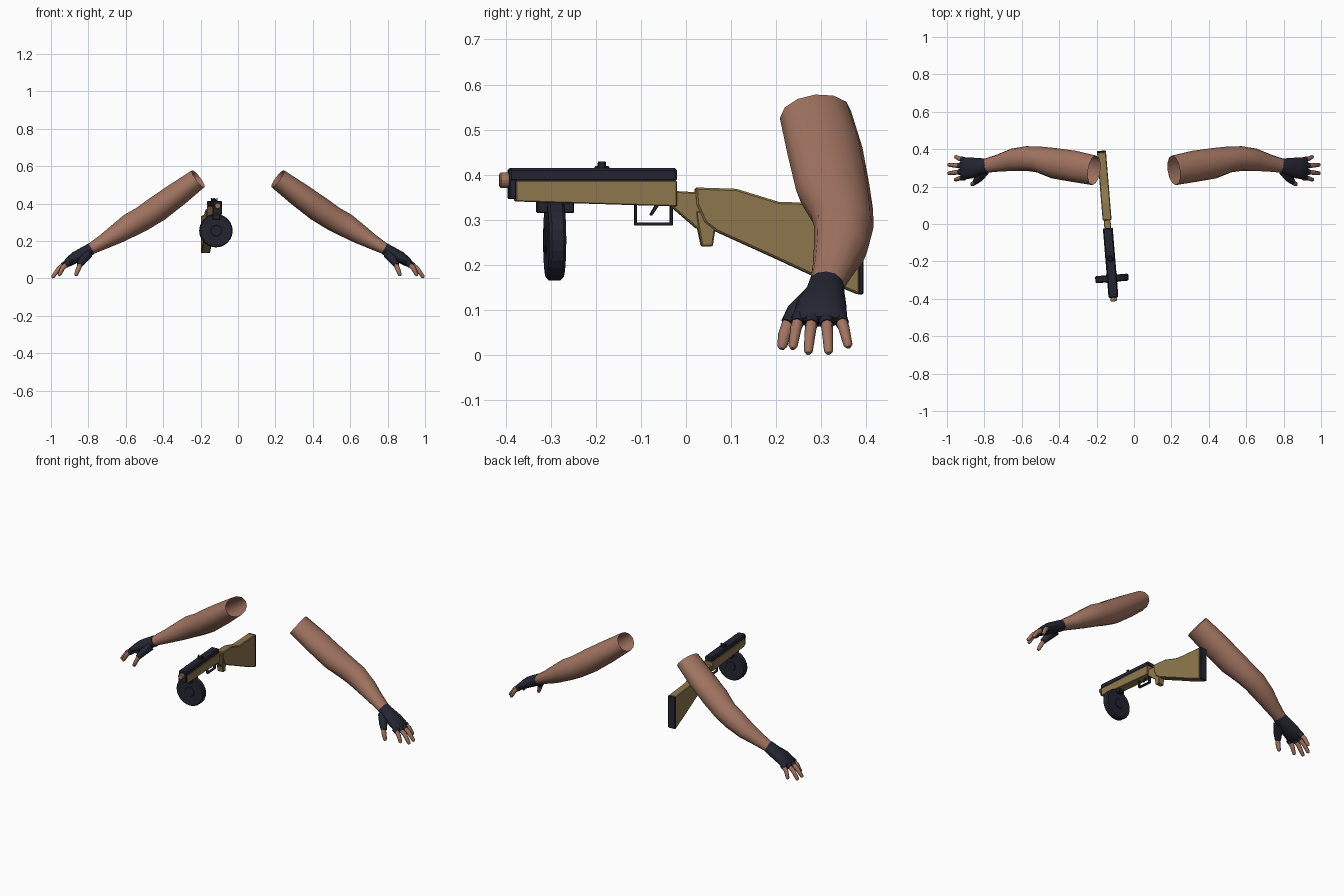
import bpy, bmesh
from math import radians, sin, cos, pi
from mathutils import Matrix, Vector

cube = bpy.data.objects.get("Cube")
if cube:
    bpy.data.objects.remove(cube, do_unlink=True)


def material(name, rgb):
    m = bpy.data.materials.new(name)
    m.use_nodes = True
    m.diffuse_color = (*rgb, 1)
    node = next(n for n in m.node_tree.nodes if n.type == 'BSDF_PRINCIPLED')
    node.inputs["Base Color"].default_value = (*rgb, 1)
    return m


SKIN = material("skin brown", (0.36, 0.175, 0.12))
BLACK = material("blue black", (0.018, 0.018, 0.032))
WOOD = material("olive wood", (0.27, 0.185, 0.075))


def finish(name, bm, mat, bevel=0, angle=35):
    bmesh.ops.recalc_face_normals(bm, faces=bm.faces)
    mesh = bpy.data.meshes.new(name)
    bm.to_mesh(mesh)
    bm.free()
    mesh.materials.append(mat)
    ob = bpy.data.objects.new(name, mesh)
    bpy.context.collection.objects.link(ob)
    if bevel:
        mod = ob.modifiers.new("edge bevel", 'BEVEL')
        mod.width = bevel
        mod.segments = 1
    elif angle:
        bpy.ops.object.select_all(action='DESELECT')
        ob.select_set(True)
        bpy.context.view_layer.objects.active = ob
        bpy.ops.object.shade_smooth_by_angle(angle=radians(angle))
    return ob


def tube(name, rings, mat, side, sides=12, caps=(False, False)):
    """Elliptical tube through rings of (x, y, z, half width, half thickness)."""
    bm = bmesh.new()
    pts = [Vector(r[:3]) for r in rings]
    loops = []
    for i, r in enumerate(rings):
        t = (pts[min(i + 1, len(pts) - 1)] - pts[max(i - 1, 0)]).normalized()
        v = Vector((0, 1, 0))
        v = (v - t * v.dot(t)).normalized()
        u = v.cross(t)
        loop = []
        for k in range(sides):
            a = 2 * pi * k / sides
            p = pts[i] + v * (r[3] * cos(a)) + u * (r[4] * sin(a))
            loop.append(bm.verts.new((p.x * side, p.y, p.z)))
        loops.append(loop)
    for a, b in zip(loops, loops[1:]):
        for k in range(sides):
            n = (k + 1) % sides
            bm.faces.new((a[k], a[n], b[n], b[k]))
    for wanted, loop in zip(caps, (loops[0], loops[-1])):
        if wanted:
            bm.faces.new(loop)
    return finish(name, bm, mat, angle=50)


# Arms, gloves and fingers, given for the left and mirrored for the right
ARM = [(.213, .287, .533, .08, .056), (.32, .308, .453, .084, .065),
       (.43, .325, .373, .082, .07), (.51, .345, .32, .07, .066),
       (.575, .35, .285, .066, .064), (.65, .343, .237, .06, .053),
       (.72, .327, .195, .047, .04), (.80, .31, .15, .037, .028)]
GLOVE = [(.785, .311, .158, .040, .032), (.82, .308, .138, .044, .033),
         (.87, .3, .112, .056, .031), (.91, .297, .085, .06, .024),
         (.922, .297, .075, .054, .015)]
THUMB_SLEEVE = [(.80, .285, .13, .03, .024), (.83, .246, .097, .025, .022),
                (.848, .226, .07, .017, .016)]
THUMB = [(.842, .229, .078, .014, .013), (.856, .218, .045, .014, .013),
         (.866, .213, .02, .011, .01), (.868, .212, .014, .006, .006)]
FINGERS = {"index": ((.905, .25, .085), (.955, .237, .02)),
           "middle": ((.912, .28, .085), (.99, .271, .009)),
           "ring": ((.912, .311, .085), (.99, .316, .009)),
           "little": ((.905, .341, .085), (.953, .359, .023))}
for label, side in (("left", 1), ("right", -1)):
    tube(label + "_arm", ARM, SKIN, side)
    tube(label + "_glove", GLOVE, BLACK, side, caps=(True, True))
    tube(label + "_thumb_sleeve", THUMB_SLEEVE, BLACK, side, 8, (True, True))
    tube(label + "_thumb", THUMB, SKIN, side, 8, (True, True))
    for finger, (base, tip) in FINGERS.items():
        a, b = Vector(base), Vector(tip)
        middle = a.lerp(b, .5) + Vector((.006, 0, .006))
        end = b + (b - a).normalized() * .007
        tube(f"{label}_{finger}_finger",
             [(*a, .0135, .014), (*middle, .0125, .013), (*b, .01, .01), (*end, .005, .005)],
             SKIN, side, 8, (True, True))
        tube(f"{label}_{finger}_sleeve",
             [(*a, .016, .017), (*a.lerp(middle, .55), .0155, .016)],
             BLACK, side, 8, (True, True))

# Gun parts are modelled along y, then turned into place
PLACE = Matrix.Translation((-.142, 0, 0)) @ Matrix.Rotation(radians(4.7), 4, 'Z')


def plate(name, outline, width, mat, bevel=.003):
    """Side outline of (y, z) points, extruded evenly across the gun."""
    bm = bmesh.new()
    face = bm.faces.new([bm.verts.new((-width / 2, y, z)) for y, z in outline])
    out = bmesh.ops.extrude_face_region(bm, geom=[face])
    moved = [v for v in out["geom"] if isinstance(v, bmesh.types.BMVert)]
    bmesh.ops.translate(bm, verts=moved, vec=(width, 0, 0))
    bm.transform(PLACE)
    return finish(name, bm, mat, bevel)


def block(name, y0, y1, z0, z1, width, mat, bevel=.003):
    return plate(name, [(y0, z0), (y1, z0), (y1, z1), (y0, z1)], width, mat, bevel)


def cylinder(name, y, z, radius, length, mat, sides=24, bevel=.003):
    bm = bmesh.new()
    bmesh.ops.create_cone(bm, cap_ends=True, segments=sides, radius1=radius,
                          radius2=radius, depth=length)
    bm.transform(PLACE @ Matrix.Translation((0, y, z)) @ Matrix.Rotation(pi / 2, 4, 'X'))
    return finish(name, bm, mat, bevel)


# Receiver and barrel
block("receiver_cover", -.395, -.022, .385, .415, .05, BLACK, .005)
block("receiver_front", -.395, -.378, .346, .39, .05, BLACK)
plate("receiver_body", [(-.38, .341), (-.022, .33), (-.022, .387), (-.38, .387)],
      .053, WOOD, .002)
cylinder("muzzle", -.402, .388, .017, .026, SKIN, 12)
block("sight_base", -.203, -.171, .41, .42, .022, BLACK)
cylinder("sight_knob", -.187, .421, .009, .018, BLACK, 8, .002)
for x, label in ((-1, "right"), (1, "left")):
    ear = block(label + "_sight_ear", -.195, -.18, .412, .43, .006, BLACK, .001)
    ear.location.x = x * .014

# Drum magazine
block("magazine_neck", -.332, -.25, .315, .345, .04, BLACK)
cylinder("drum", -.292, .255, .089, .038, BLACK, 24, .006)
cylinder("drum_hub", -.292, .255, .03, .046, BLACK, 16, .002)

# Trigger and its guard
block("guard_bottom", -.115, -.03, .288, .294, .016, BLACK, .001)
block("guard_front", -.115, -.11, .29, .338, .016, BLACK, .001)
block("guard_back", -.036, -.03, .29, .338, .016, BLACK, .001)
plate("trigger", [(-.082, .311), (-.076, .309), (-.058, .335), (-.068, .335)],
      .009, BLACK, .001)

# Wooden stock, grip and butt
plate("stock_neck", [(-.04, .335), (.025, .279), (.05, .29), (.05, .36), (-.025, .364)],
      .036, WOOD)
plate("stock", [(.02, .372), (.022, .335), (.04, .295), (.065, .275), (.2, .214),
                (.28, .177), (.385, .134), (.385, .335), (.205, .34), (.11, .369)],
      .048, WOOD, .004)
plate("grip", [(.02, .32), (.025, .285), (.034, .241), (.058, .241),
               (.064, .28), (.04, .32)], .04, WOOD)
block("butt_plate", .382, .393, .135, .335, .048, BLACK, .003)
